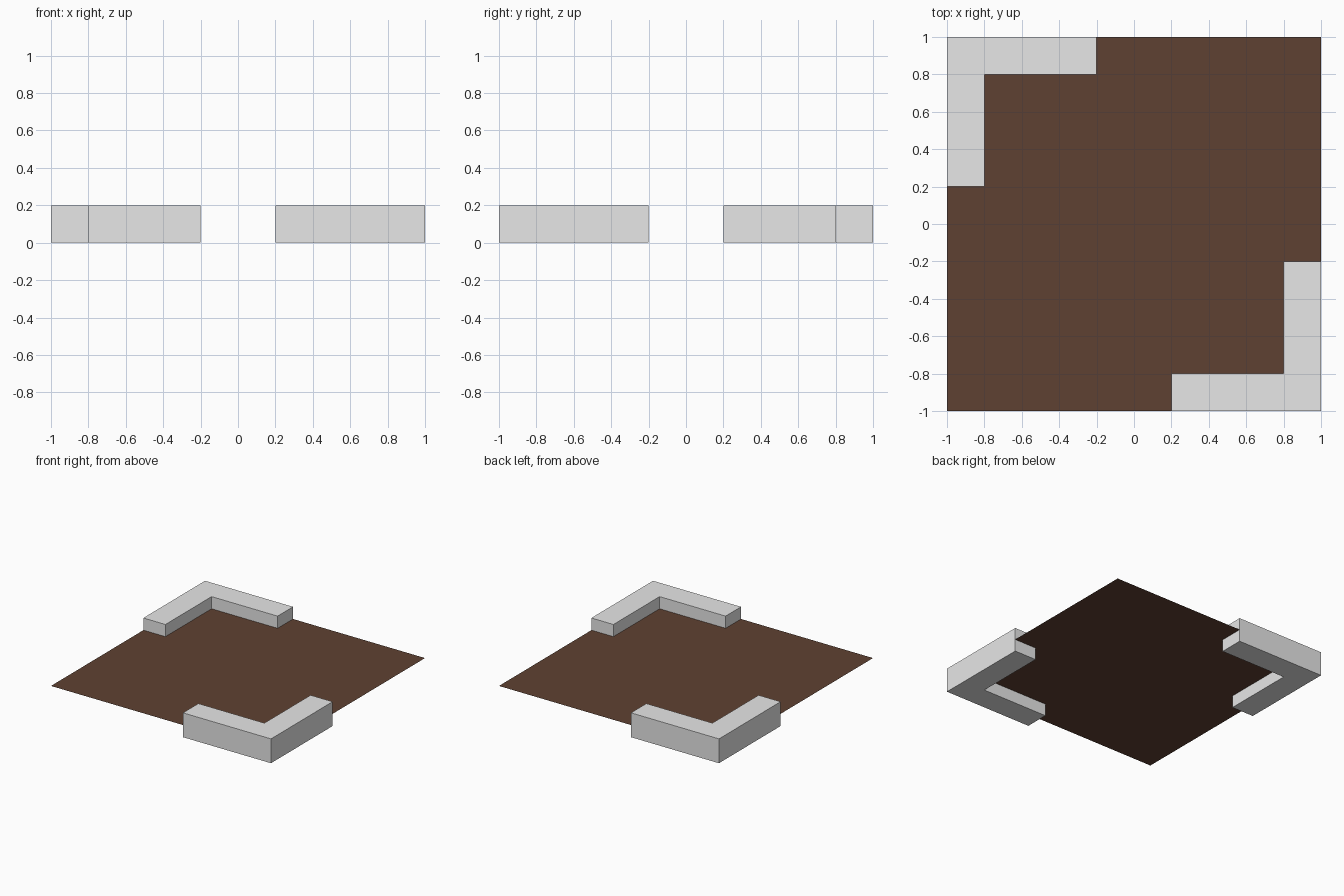
import bpy
import bmesh
from math import pi
from mathutils import Matrix

cube = bpy.data.objects.get("Cube")
if cube:
    bpy.data.objects.remove(cube, do_unlink=True)

HALF = 1.0      # half the floor side
ARM = 0.8       # length of each wall arm
WALL = 0.2      # wall thickness and height
FLOOR_Z = 0.1


def make_material(name, color):
    mat = bpy.data.materials.new(name)
    mat.use_nodes = True
    mat.diffuse_color = color
    bsdf = next(n for n in mat.node_tree.nodes if n.type == 'BSDF_PRINCIPLED')
    bsdf.inputs["Base Color"].default_value = color
    return mat


def add_prism(name, outline, z, height, mat, turn=0.0):
    """Flat outline, optionally extruded upward and turned about z."""
    bm = bmesh.new()
    face = bm.faces.new([bm.verts.new((x, y, z)) for x, y in outline])
    if height:
        top = bmesh.ops.extrude_face_region(bm, geom=[face], use_keep_orig=True)
        verts = [v for v in top["geom"] if isinstance(v, bmesh.types.BMVert)]
        bmesh.ops.translate(bm, verts=verts, vec=(0, 0, height))
        bmesh.ops.recalc_face_normals(bm, faces=bm.faces)
    bm.transform(Matrix.Rotation(turn, 4, 'Z'))
    mesh = bpy.data.meshes.new(name)
    bm.to_mesh(mesh)
    bm.free()
    mesh.materials.append(mat)
    obj = bpy.data.objects.new(name, mesh)
    bpy.context.collection.objects.link(obj)
    return obj


brown = make_material("dark brown", (0.114, 0.053, 0.032, 1))
grey = make_material("light grey", (0.8, 0.8, 0.8, 1))

# Thin floor sheet at half the wall height
add_prism("floor", [(-HALF, -HALF), (HALF, -HALF), (HALF, HALF), (-HALF, HALF)],
          FLOOR_Z, 0, brown)

# L-shaped corner walls on two opposite corners
inner, end = HALF - WALL, HALF - ARM
corner = [(end, -HALF), (HALF, -HALF), (HALF, -end),
          (inner, -end), (inner, -inner), (end, -inner)]
add_prism("front_left_corner_wall", corner, 0, WALL, grey)
add_prism("back_right_corner_wall", corner, 0, WALL, grey, pi)
